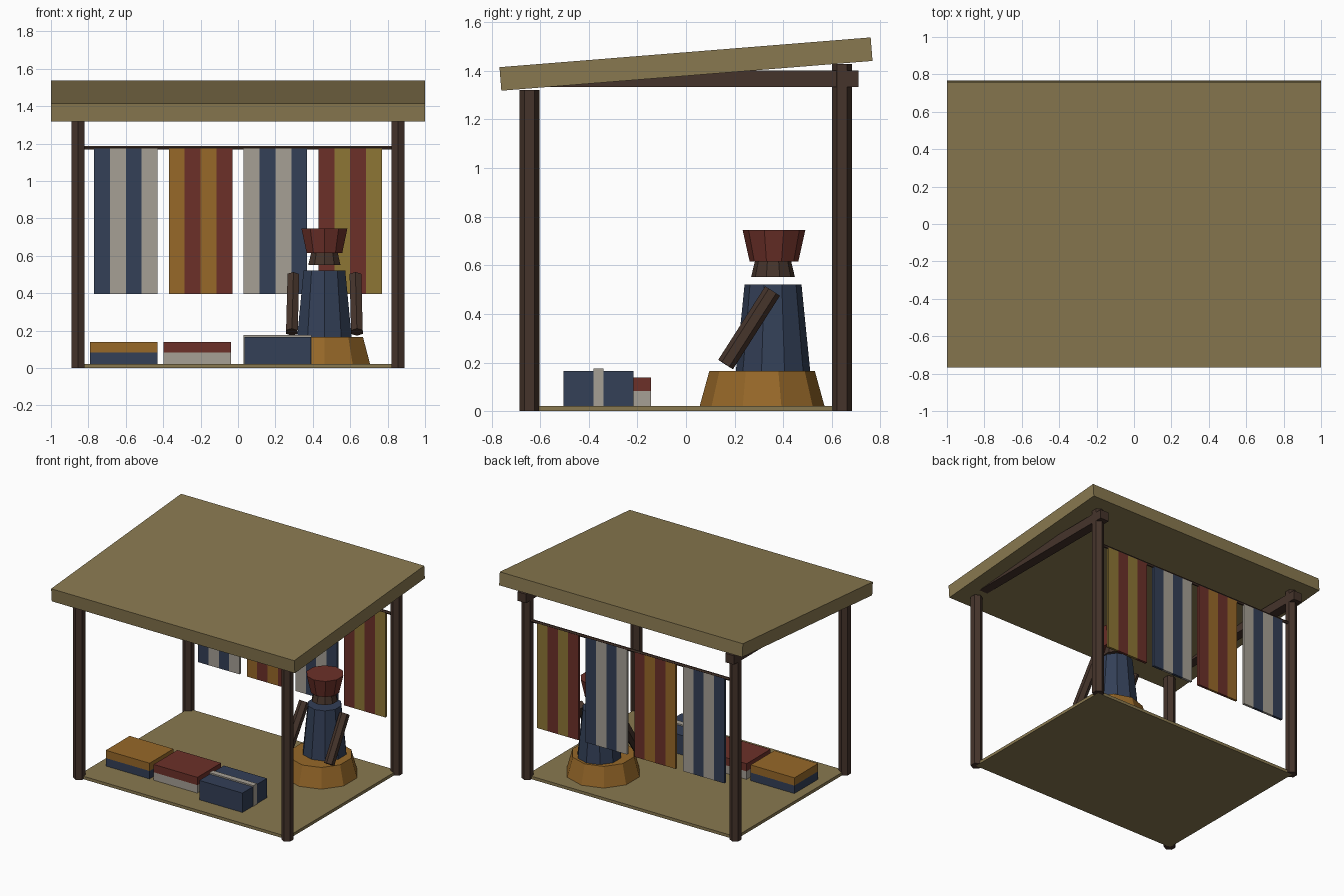
import bpy, bmesh
from mathutils import Vector, Matrix

if "Cube" in bpy.data.objects:
    bpy.data.objects.remove(bpy.data.objects["Cube"])

def mat(name, r, g, b):
    m = bpy.data.materials.new(name)
    m.diffuse_color = (r, g, b, 1)
    m.use_nodes = True
    m.node_tree.nodes["Principled BSDF"].inputs["Base Color"].default_value = m.diffuse_color
    return m

WOOD = mat("dark_wood", .06, .034, .024)
STRAW = mat("straw", .25, .19, .08)
BLUE = mat("blue", .033, .05, .095)
RED = mat("red", .15, .03, .022)
ORANGE = mat("orange", .31, .14, .022)
WHITE = mat("white", .38, .35, .3)
YELLOW = mat("yellow", .27, .18, .035)

def finish(name, bm, material, matrix):
    me = bpy.data.meshes.new(name)
    bm.to_mesh(me)
    bm.free()
    me.materials.append(material)
    ob = bpy.data.objects.new(name, me)
    ob.matrix_world = matrix
    bpy.context.collection.objects.link(ob)
    return ob

def box(name, center, size, material, tilt=0):
    bm = bmesh.new()
    bmesh.ops.create_cube(bm, size=1)
    bmesh.ops.scale(bm, vec=size, verts=bm.verts)
    return finish(name, bm, material, Matrix.Translation(center) @ Matrix.Rotation(tilt, 4, 'X'))

def tube(name, a, b, r1, r2, sides, material):
    """Flat-sided cylinder or cone from point a to point b."""
    a, b = Vector(a), Vector(b)
    bm = bmesh.new()
    bmesh.ops.create_cone(bm, cap_ends=True, segments=sides, radius1=r1, radius2=r2, depth=(b - a).length)
    # keep a corner of the polygon facing the y axis
    z = (b - a).normalized()
    x = Vector((0, 1, 0)).cross(z).normalized()
    rot = Matrix((x, z.cross(x), z)).transposed().to_4x4()
    # create_cone starts its ring on x or y depending on version: align it to y
    top = max(bm.verts, key=lambda v: v.co.y)
    if abs(top.co.x) > 1e-4:
        bmesh.ops.rotate(bm, verts=bm.verts, matrix=Matrix.Rotation(1.5707963, 3, 'Z'))
    return finish(name, bm, material, Matrix.Translation((a + b) / 2) @ rot)

# Floor, and sloping roof
box("floor", (0, 0, .011), (1.72, 1.29, .022), STRAW)
box("roof", (0, 0, 1.428), (2, 1.532, .097), STRAW, .08)

# Posts and roof beams
for side, s in (("left", -1), ("right", 1)):
    x = s * .856
    tube(f"front_post_{side}", (x, -.643, 0), (x, -.643, 1.322), .041, .041, 6, WOOD)
    tube(f"back_post_{side}", (x, .641, 0), (x, .641, 1.428), .041, .041, 6, WOOD)
    box(f"roof_beam_{side}", (x, 0, 1.367), (.07, 1.42, .067), WOOD)

# Rod with four striped cloths
tube("cloth_rod", (-.856, .641, 1.178), (.856, .641, 1.178), .011, .011, 6, WOOD)
for i, pair in enumerate([(BLUE, WHITE), (ORANGE, RED), (WHITE, BLUE), (RED, YELLOW)]):
    for j in range(4):
        x = -.6 + .4 * i + (j - 1.5) * .085
        box(f"cloth_{i + 1}_stripe_{j + 1}", (x, .641, .788), (.085, .018, .784), pair[j % 2])

# Two folded stacks and a strapped bundle
for n, x, low, high in ((1, -.61, BLUE, ORANGE), (2, -.217, WHITE, RED)):
    box(f"stack_{n}_bottom", (x, -.285, .051), (.36, .28, .062), low)
    box(f"stack_{n}_top", (x, -.285, .11), (.36, .28, .058), high)
box("bundle", (.212, -.36, .093), (.355, .288, .146), BLUE)
box("bundle_strap", (.212, -.36, .098), (.363, .042, .156), WHITE)

# Seated figure
cx, cy = .462, .358
tube("seat_cushion", (cx, .313, .02), (cx, .313, .165), .257, .217, 10, ORANGE)
tube("figure_body", (cx, cy, .165), (cx, cy, .522), .153, .117, 10, BLUE)
tube("figure_head", (cx, cy, .552), (cx, cy, .615), .09, .075, 10, WOOD)
tube("figure_hat", (cx, cy + .004, .615), (cx, cy + .004, .745), .1, .129, 10, RED)
for side, s in (("left", -1), ("right", 1)):
    tube(f"figure_arm_{side}", (cx + s * .174, .163, .192), (cx + s * .166, .356, .494), .036, .036, 6, WOOD)
